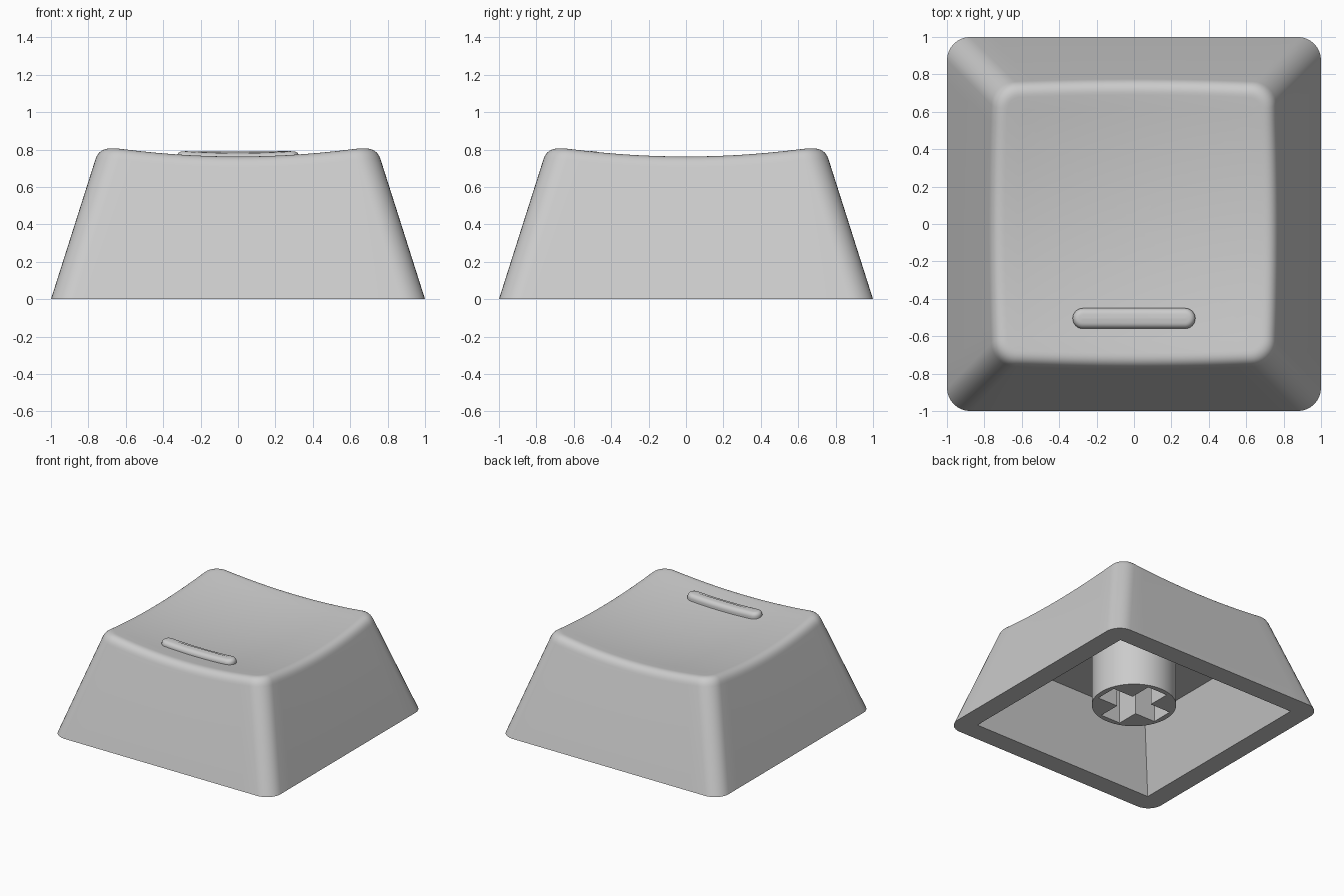
import bpy, bmesh, math

if "Cube" in bpy.data.objects:
    bpy.data.objects.remove(bpy.data.objects["Cube"])

SLOPE = 0.318        # inward lean of the walls per unit height
R = 0.125            # vertical corner radius
CEIL = 0.535         # cavity ceiling height

grey = bpy.data.materials.new("grey plastic")
grey.diffuse_color = (0.6, 0.6, 0.6, 1)
grey.use_nodes = True
grey.node_tree.nodes["Principled BSDF"].inputs["Base Color"].default_value = grey.diffuse_color


def dish(x, y):
    """Height of the scooped top."""
    return 0.709 + 0.11 * (x * x + y * y)


def rounded_square(h, r, arc=8, edge=14):
    pts = []
    for k in range(4):
        a0 = k * math.pi / 2
        c, s = round(math.cos(a0)), round(math.sin(a0))
        quarter = []
        for i in range(arc + 1):
            a = i / arc * math.pi / 2
            quarter.append((h - r + r * math.cos(a), h - r + r * math.sin(a)))
        for i in range(1, edge):
            quarter.append(((h - r) * (1 - 2 * i / edge), h))
        pts += [(x * c - y * s, x * s + y * c) for x, y in quarter]
    return pts


def stadium(half, r, n=12):
    pts = []
    for side in (1, -1):
        for i in range(n + 1):
            a = -math.pi / 2 + math.pi * i / n
            pts.append((side * (half + r * math.cos(a)), side * r * math.sin(a)))
        pts += [(side * half * (1 - i / 6), side * r) for i in range(1, 12)]
    return pts


def loft(name, rings, centre=None):
    """Skin a stack of equal rings, closing both ends."""
    bm = bmesh.new()
    loops = [[bm.verts.new(p) for p in ring] for ring in rings]
    n = len(loops[0])
    for a, b in zip(loops, loops[1:]):
        for i in range(n):
            j = (i + 1) % n
            bm.faces.new((a[i], a[j], b[j], b[i]))
    bm.faces.new(loops[0][::-1])
    if centre:
        c = bm.verts.new(centre)
        for i in range(n):
            bm.faces.new((loops[-1][i], loops[-1][(i + 1) % n], c))
    else:
        bm.faces.new(loops[-1])
    bmesh.ops.recalc_face_normals(bm, faces=bm.faces)
    me = bpy.data.meshes.new(name)
    bm.to_mesh(me)
    bm.free()
    me.materials.append(grey)
    ob = bpy.data.objects.new(name, me)
    bpy.context.collection.objects.link(ob)
    return ob


def activate(ob):
    bpy.ops.object.select_all(action='DESELECT')
    ob.select_set(True)
    bpy.context.view_layer.objects.active = ob


def cut(ob, cutter):
    activate(ob)
    mod = ob.modifiers.new("cut", 'BOOLEAN')
    mod.operation, mod.solver, mod.object = 'DIFFERENCE', 'EXACT', cutter
    bpy.ops.object.modifier_apply(modifier=mod.name)
    bpy.data.objects.remove(cutter)


def smooth(ob):
    activate(ob)
    bpy.ops.object.shade_smooth_by_angle(angle=math.radians(30))


# cap shell: leaning walls, rounded upper edge, scooped top
d = 0.065
n = len(rounded_square(1, R))
base = [(x, y, 0) for x, y in rounded_square(1, R)]
low, peak, top = [], [], []
for i in range(n):
    z = 0.77
    for _ in range(8):
        x, y = rounded_square(1 - SLOPE * z, R)[i]
        z = dish(x, y)
    peak.append((x, y, z))
    zl = z - d
    low.append((*rounded_square(1 - SLOPE * zl, R)[i], zl))
    x, y = rounded_square(1 - SLOPE * z - d, R - d)[i]
    top.append((x, y, dish(x, y)))
rings = [base]
for k in range(9):
    t = k / 8
    rings.append([tuple((1 - t) ** 2 * a + 2 * t * (1 - t) * b + t * t * c
                        for a, b, c in zip(*p)) for p in zip(low, peak, top)])
for k in range(1, 10):
    f = 1 - k / 10
    rings.append([(x * f, y * f, dish(x * f, y * f)) for x, y, _ in top])
shell = loft("cap_shell", rings, (0, 0, dish(0, 0)))

# hollow underside with sharp corners
cavity = []
for z in (-0.1, CEIL):
    h = 0.837 - SLOPE * z
    cavity.append([(h, h, z), (-h, h, z), (-h, -h, z), (h, -h, z)])
cut(shell, loft("cavity_cutter", cavity))
smooth(shell)

# round stem with a cross-shaped socket
circle = [(0.318 * math.cos(a * math.pi / 32), 0.318 * math.sin(a * math.pi / 32))
          for a in range(64)]
stem = loft("stem", [[(x, y, z) for x, y in circle] for z in (0.114, CEIL + 0.02)])
L, w = 0.275, 0.09
cross = []
for c, s in ((1, 0), (0, 1), (-1, 0), (0, -1)):
    cross += [(x * c - y * s, x * s + y * c) for x, y in ((L, -w), (L, w), (w, w))]
cut(stem, loft("socket_cutter", [[(x, y, z) for x, y in cross] for z in (0, CEIL - 0.02)]))
smooth(stem)

# raised homing bar following the scoop
bar_y, r, f = -0.505, 0.055, 0.034
profile = [(0, -0.02)] + [(f * (1 - math.cos(a)), 0.01 + f * math.sin(a))
                          for a in (i * math.pi / 12 for i in range(7))]
profile.append((0.054, 0.046))
bar = loft("homing_bar", [[(x, y + bar_y, dish(x, bar_y) + h)
                           for x, y in stadium(0.273, r - inset)] for inset, h in profile])
smooth(bar)
